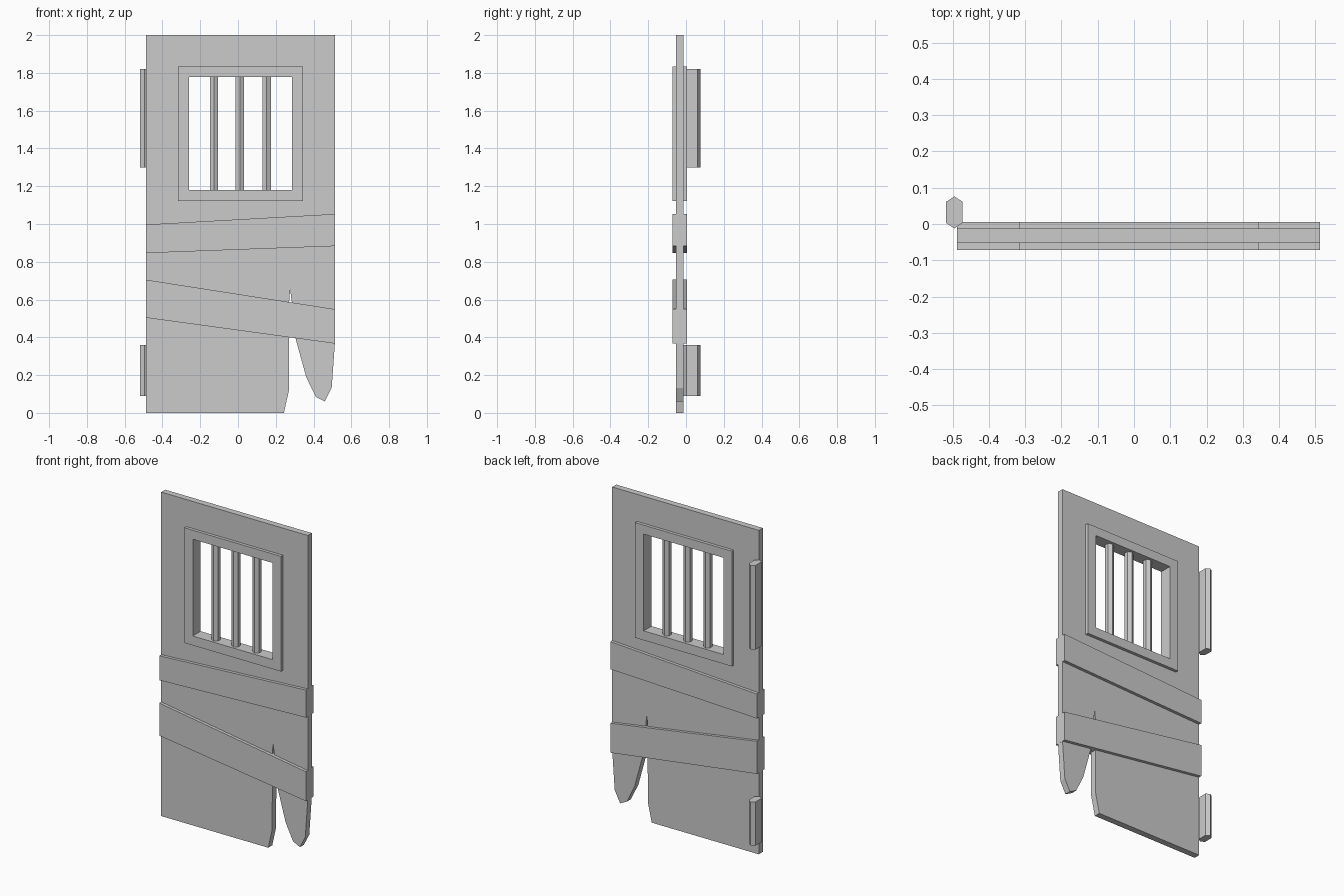
import bpy, bmesh, math
from mathutils import Matrix

if "Cube" in bpy.data.objects:
    bpy.data.objects.remove(bpy.data.objects["Cube"])

Y_FACE = (-0.052, -0.013)   # door panel thickness
Y_TRIM = (-0.071, 0.006)    # frame and planks stand proud on both sides


def prism(name, loops, lo, hi, upright=False):
    """Extrude closed outlines (later ones are holes) from lo to hi,
    along y by default or along z when upright."""
    cu = bpy.data.curves.new(name + "_outline", 'CURVE')
    cu.dimensions = '2D'
    cu.fill_mode = 'BOTH'
    cu.extrude = (hi - lo) / 2
    for pts in loops:
        sp = cu.splines.new('POLY')
        sp.points.add(len(pts) - 1)
        for p, (a, b) in zip(sp.points, pts):
            p.co = (a, b, 0, 1)
        sp.use_cyclic_u = True
    tmp = bpy.data.objects.new(name + "_tmp", cu)
    bpy.context.collection.objects.link(tmp)
    dg = bpy.context.evaluated_depsgraph_get()
    me = bpy.data.meshes.new_from_object(tmp.evaluated_get(dg))
    bpy.data.objects.remove(tmp)
    bpy.data.curves.remove(cu)

    mid = (lo + hi) / 2
    if upright:
        mat = Matrix.Translation((0, 0, mid))
    else:
        mat = Matrix.Translation((0, mid, 0)) @ Matrix.Rotation(math.pi / 2, 4, 'X')
    bm = bmesh.new()
    bm.from_mesh(me)
    bmesh.ops.transform(bm, matrix=mat, verts=bm.verts)
    bmesh.ops.remove_doubles(bm, verts=bm.verts, dist=1e-5)
    bmesh.ops.recalc_face_normals(bm, faces=bm.faces)
    bmesh.ops.dissolve_limit(bm, angle_limit=0.01, verts=bm.verts, edges=bm.edges)
    for f in bm.faces:
        f.smooth = False
    bm.to_mesh(me)
    bm.free()
    me.name = name
    ob = bpy.data.objects.new(name, me)
    bpy.context.collection.objects.link(ob)
    return ob


def rect(x0, x1, z0, z1):
    return [(x0, z0), (x1, z0), (x1, z1), (x0, z1)]


def hexagon(x, y, half_w, half_d, shoulder):
    """Six-sided section with its points facing front and back."""
    return [(x, y - half_d), (x + half_w, y - shoulder), (x + half_w, y + shoulder),
            (x, y + half_d), (x - half_w, y + shoulder), (x - half_w, y - shoulder)]


# Door panel with split, broken lower corner and window opening
L, R = -0.488, 0.513
panel = [(L, 0), (0.243, 0), (0.27, 0.12), (0.271, 0.59), (0.276, 0.655),
         (0.285, 0.585), (0.303, 0.40), (0.361, 0.19), (0.412, 0.085),
         (0.459, 0.061), (0.496, 0.133), (R, 0.37), (R, 2), (L, 2)]
prism("door_panel", [panel, rect(-0.285, 0.31, 1.15, 1.80)], *Y_FACE)

# Window frame
prism("window_frame", [rect(-0.317, 0.343, 1.122, 1.833),
                       rect(-0.259, 0.285, 1.18, 1.777)], *Y_TRIM)

# Window bars
for i, x in enumerate((-0.127, 0.010, 0.152)):
    prism(f"window_bar_{i + 1}", [hexagon(x, -0.033, 0.022, 0.0254, 0.0127)],
          1.17, 1.787, upright=True)

# Crooked repair planks
prism("upper_plank", [[(L, 0.846), (R, 0.883), (R, 1.053), (L, 0.997)]], *Y_TRIM)
prism("lower_plank", [[(L, 0.504), (R, 0.367), (R, 0.549), (L, 0.705)]], *Y_TRIM)

# Hinges on the back left edge
for name, z0, z1 in (("lower_hinge", 0.09, 0.36), ("upper_hinge", 1.30, 1.82)):
    prism(name, [hexagon(-0.495, 0.032, 0.023, 0.044, 0.029)], z0, z1, upright=True)
